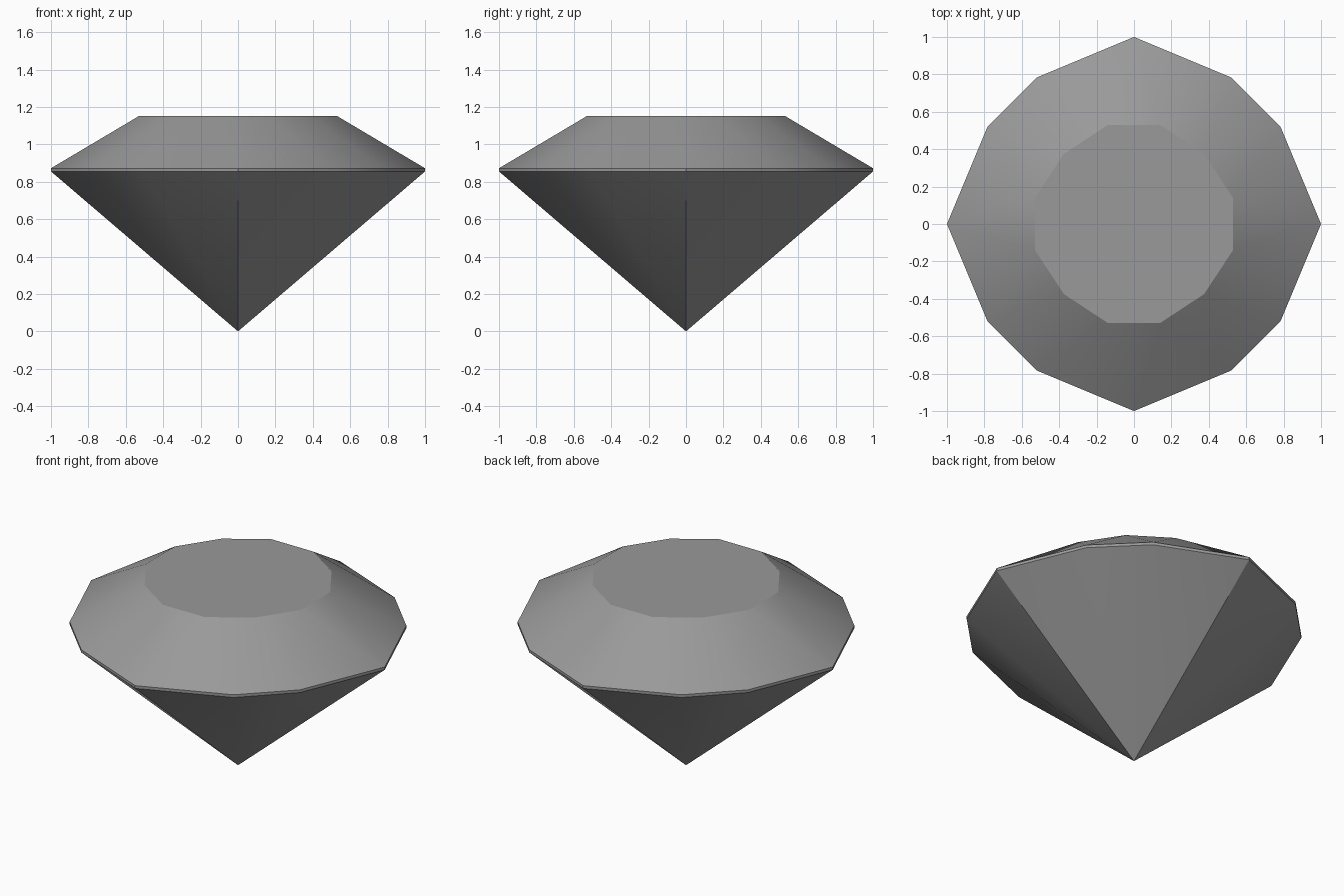
import bpy, bmesh
from math import radians, sin, cos

cube = bpy.data.objects.get("Cube")
if cube:
    bpy.data.objects.remove(cube, do_unlink=True)

# Single grey stone material
stone = bpy.data.materials.new("stone_grey")
stone.use_nodes = True
grey = (0.32, 0.32, 0.32, 1)
stone.diffuse_color = grey
stone.node_tree.nodes["Principled BSDF"].inputs["Base Color"].default_value = grey

bm = bmesh.new()


def ring(pattern, z):
    """Repeat one quadrant of (angle, radius) points around the z axis."""
    return [bm.verts.new((r * cos(radians(a + q)), r * sin(radians(a + q)), z))
            for q in (0, 90, 180, 270) for a, r in pattern]


girdle = [(0, 1), (33.5, 0.94), (56.5, 0.94)]
table = [(15, 0.547), (45, 0.53), (75, 0.547)]
tip = bm.verts.new((0, 0, 0))
low = ring(girdle, 0.855)
high = ring(girdle, 0.872)
top = ring(table, 1.152)

count = len(low)
for i in range(count):
    j = (i + 1) % count
    bm.faces.new((tip, low[j], low[i]))               # pavilion facet
    bm.faces.new((low[i], low[j], high[j], high[i]))  # girdle band
    bm.faces.new((high[i], high[j], top[i]))          # lower crown facet
    bm.faces.new((high[j], top[j], top[i]))           # upper crown facet
bm.faces.new(top)                                     # flat table

mesh = bpy.data.meshes.new("gemstone")
bm.to_mesh(mesh)
bm.free()
mesh.materials.append(stone)
gem = bpy.data.objects.new("gemstone", mesh)
bpy.context.collection.objects.link(gem)

# Soft facets with crisp main edges
bpy.ops.object.select_all(action='DESELECT')
gem.select_set(True)
bpy.context.view_layer.objects.active = gem
bpy.ops.object.shade_smooth_by_angle(angle=radians(29))
